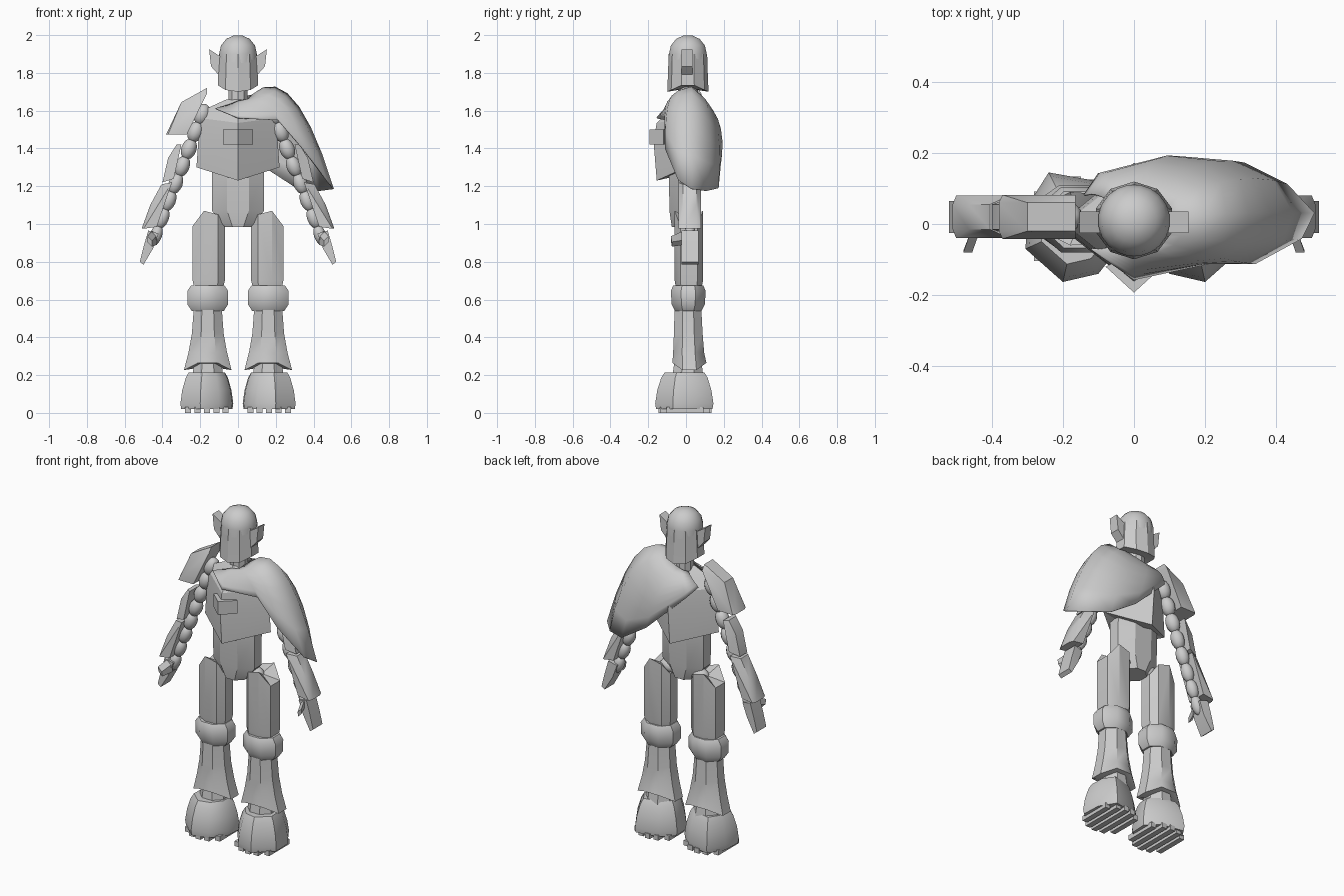
import bpy, bmesh, math
from mathutils import Matrix, Vector

default = bpy.data.objects.get("Cube")
if default:
    bpy.data.objects.remove(default, do_unlink=True)

GREY = (0.6, 0.6, 0.6, 1.0)
grey = bpy.data.materials.new("plain grey")
grey.use_nodes = True
grey.diffuse_color = GREY
for node in grey.node_tree.nodes:
    if node.type == "BSDF_PRINCIPLED":
        node.inputs["Base Color"].default_value = GREY


def finish(name, bm, angle=30):
    bmesh.ops.recalc_face_normals(bm, faces=bm.faces)
    mesh = bpy.data.meshes.new(name)
    bm.to_mesh(mesh)
    bm.free()
    mesh.materials.append(grey)
    mesh.shade_smooth()
    mesh.set_sharp_from_angle(angle=math.radians(angle))
    obj = bpy.data.objects.new(name, mesh)
    bpy.context.collection.objects.link(obj)
    return obj


def hull(name, points, angle=30):
    bm = bmesh.new()
    verts = [bm.verts.new(p) for p in points]
    result = bmesh.ops.convex_hull(bm, input=verts)
    inside = [g for g in result["geom_interior"] if isinstance(g, bmesh.types.BMVert)]
    bmesh.ops.delete(bm, geom=inside, context="VERTS")
    bmesh.ops.dissolve_limit(bm, angle_limit=0.02, verts=bm.verts, edges=bm.edges)
    return finish(name, bm, angle)


def loft(name, rings, angle=30):
    # Skin stacked rings and close both ends with a fan
    bm = bmesh.new()
    rows = [[bm.verts.new(p) for p in ring] for ring in rings]
    n = len(rows[0])
    for a, b in zip(rows, rows[1:]):
        for i in range(n):
            j = (i + 1) % n
            bm.faces.new((a[i], a[j], b[j], b[i]))
    for row in (rows[0], rows[-1]):
        centre = bm.verts.new(sum((v.co for v in row), Vector()) / n)
        for i in range(n):
            bm.faces.new((row[i], row[(i + 1) % n], centre))
    return finish(name, bm, angle)


def ring(cx, cy, z, rx, ry, n=8, lift=0.0):
    # Regular ring whose front and back can be raised or lowered by lift
    grow = 1 / math.cos(math.pi / n)
    points = []
    for i in range(n):
        a = 2 * math.pi * (i + 0.5) / n
        points.append((cx + rx * grow * math.cos(a), cy + ry * grow * math.sin(a),
                       z + lift * abs(math.sin(a))))
    return points


def ball(name, centre, axis, radius, length):
    bm = bmesh.new()
    turn = Vector(axis).to_track_quat("Z", "Y").to_matrix().to_4x4()
    size = Matrix.Diagonal((radius, radius, length, 1))
    bmesh.ops.create_uvsphere(bm, u_segments=12, v_segments=8, radius=1,
                              matrix=Matrix.Translation(centre) @ turn @ size)
    return finish(name, bm, 50)


def plate(name, s, outer, inner, wide=0.06, narrow=0.035, cy=0.02):
    # Arched armour plate from a narrow outer line and a wide inner line
    points = []
    for line, half in ((outer, narrow), (inner, wide)):
        for x, z in line:
            points += [(s * x, cy - half, z), (s * x, cy + half, z)]
    return hull(name, points)


# Head
dome = [(1.74, 0.095), (1.9, 0.1), (1.945, 0.09), (1.98, 0.062), (1.997, 0.025)]
loft("head", [ring(0, 0.01, z, r, r, 20) for z, r in dome], 40)
loft("helmet_rim", [ring(0, 0.01, 1.75, 0.107, 0.104, 10, -0.05),
                    ring(0, 0.01, 1.8, 0.104, 0.1, 10),
                    ring(0, 0.01, 1.9, 0.098, 0.097, 10)])
loft("neck", [ring(0, 0.01, z, 0.05, 0.05, 10) for z in (1.6, 1.76)])

# Torso
body = [(0.22, 0.155, 1.23, 1.3), (0.21, 0.172, 1.44, 1.44), (0.195, 0.155, 1.535, 1.56),
        (0.17, 0.09, 1.6, 1.61), (0.06, 0.05, 1.66, 1.66)]
loft("chest", [[(w, 0, zs), (0, d, zc), (-w, 0, zs), (0, -d, zc)] for w, d, zc, zs in body], 20)
hull("chest_badge", [(x, y, z) for z in (1.42, 1.5)
                     for x, y in ((-0.08, -0.12), (0, -0.193), (0.08, -0.12), (0, -0.08))])
loft("abdomen", [ring(0, -0.005, z, rx, ry) for z, rx, ry in
                 ((0.985, 0.07, 0.07), (1.07, 0.138, 0.083), (1.29, 0.138, 0.085))])

# Shoulder cape: neck, middle and hem point of each fold, front to back
folds = [
    ((-0.05, -0.06, 1.63), (-0.09, -0.07, 1.62), (-0.12, -0.07, 1.61)),
    ((0, -0.06, 1.65), (0, -0.11, 1.61), (0, -0.155, 1.56)),
    ((0.05, -0.06, 1.66), (0.14, -0.1, 1.64), (0.21, -0.11, 1.55)),
    ((0.06, -0.04, 1.67), (0.23, -0.09, 1.64), (0.34, -0.11, 1.4)),
    ((0.07, -0.02, 1.68), (0.28, -0.05, 1.64), (0.47, -0.04, 1.23)),
    ((0.07, 0.02, 1.68), (0.29, 0.03, 1.66), (0.505, 0.03, 1.185)),
    ((0.06, 0.05, 1.68), (0.27, 0.12, 1.58), (0.43, 0.11, 1.175)),
    ((0.03, 0.07, 1.67), (0.18, 0.16, 1.53), (0.31, 0.17, 1.19)),
    ((0, 0.07, 1.66), (0.06, 0.175, 1.53), (0.14, 0.18, 1.3)),
    ((-0.03, 0.07, 1.65), (-0.07, 0.13, 1.6), (-0.1, 0.14, 1.53)),
    ((-0.05, 0.05, 1.64), (-0.1, 0.08, 1.62), (-0.14, 0.08, 1.58)),
]
bm = bmesh.new()
STEPS = 7
grid = []
for fold in folds:
    top, mid, hem = (Vector(p) for p in fold)
    column = []
    for k in range(STEPS + 1):
        t = k / STEPS
        column.append(bm.verts.new(top * (1 - t) * (1 - 2 * t) + mid * 4 * t * (1 - t)
                                   + hem * t * (2 * t - 1)))
    grid.append(column)
for a, b in zip(grid, grid[1:]):
    for k in range(STEPS):
        bm.faces.new((a[k], a[k + 1], b[k + 1], b[k]))
cape = finish("shoulder_cape", bm, 60)
thick = cape.modifiers.new("thickness", "SOLIDIFY")
thick.thickness = 0.006
thick.offset = 0

# Single shoulder guard
plate("right_shoulder_guard", -1, [(0.165, 1.72), (0.3, 1.645), (0.38, 1.475)],
      [(0.165, 1.69), (0.27, 1.475), (0.37, 1.475)], 0.062, 0.04)

# Plan outlines of the thigh (with top height) and the foot
thigh = [(0.18, -0.06, 1.07), (0.105, -0.055, 1.05), (0.07, -0.02, 0.99), (0.07, 0.05, 0.99),
         (0.105, 0.085, 1.05), (0.18, 0.09, 1.07), (0.24, 0.06, 0.99), (0.24, -0.03, 0.99)]
foot = [(0.2, -0.163), (0.1, -0.14), (0.03, -0.05), (0.025, 0.05),
        (0.1, 0.12), (0.24, 0.145), (0.3, 0.05), (0.305, -0.07)]
FX, FY = 0.165, -0.006

for side, s in (("right", -1), ("left", 1)):
    # Ear fin
    hull(side + "_ear_fin", [(s * x, y, z) for y in (-0.025, 0.035) for x, z in
                             ((0.153, 1.925), (0.09, 1.885), (0.09, 1.775), (0.143, 1.835))])

    # Jointed arm
    shoulder, wrist = Vector((s * 0.19, 0.02, 1.58)), Vector((s * 0.435, 0.02, 0.94))
    axis = wrist - shoulder
    beads = 8
    for i in range(beads):
        centre = shoulder.lerp(wrist, i / (beads - 1))
        ball(f"{side}_arm_segment_{i + 1}", centre, axis, 0.043 - 0.0015 * i, 0.058)
    plate(side + "_upper_arm_plate", s, [(0.325, 1.42), (0.37, 1.35), (0.4, 1.22)],
          [(0.3, 1.42), (0.34, 1.24)], 0.055)
    plate(side + "_forearm_plate", s, [(0.405, 1.21), (0.465, 1.1), (0.51, 0.975)],
          [(0.35, 1.22), (0.43, 0.985), (0.5, 0.975)])

    # Hand and thumb
    plate(side + "_hand", s, [(0.475, 0.965), (0.5, 0.88), (0.52, 0.8), (0.5, 0.785)],
          [(0.42, 0.95), (0.45, 0.87)], 0.04, 0.045)
    hull(side + "_thumb", [(s * (x + d), y, z + d) for d in (0, 0.025) for x, y, z in
                           ((0.43, -0.01, 0.94), (0.43, -0.01, 0.89),
                            (0.455, -0.08, 0.91), (0.455, -0.075, 0.88))])

    # Leg
    ball(side + "_hip_joint", (s * 0.1, 0.015, 1.02), (1, 0, 0), 0.04, 0.06)
    cx = s * 0.16
    loft(side + "_thigh", [
        [(cx + (s * x - cx) * 0.85, 0.015 + (y - 0.015) * 0.85, 0.64) for x, y, z in thigh],
        [(s * x, y, 0.7) for x, y, z in thigh],
        [(s * x, y, z) for x, y, z in thigh]])
    loft(side + "_knee_pad", [ring(cx, 0.012, z, rx, ry) for z, rx, ry in
                              ((0.54, 0.085, 0.07), (0.575, 0.108, 0.088),
                               (0.645, 0.108, 0.092), (0.675, 0.088, 0.08))], 40)
    loft(side + "_shin", [ring(cx, 0.018, 0.2, 0.126, 0.09, 8, 0.07),
                          ring(cx, 0.014, 0.32, 0.102, 0.082),
                          ring(cx, 0.012, 0.42, 0.084, 0.076),
                          ring(cx, 0.01, 0.57, 0.073, 0.07)], 40)
    loft(side + "_ankle", [ring(cx, 0.01, z, r, r) for z, r in ((0.17, 0.085), (0.32, 0.065))])

    # Boot with lengthwise treads
    loft(side + "_boot", [[(s * (FX + (x - FX) * k), FY + (y - FY) * k, z) for x, y in foot]
                          for z, k in ((0.02, 0.97), (0.05, 1), (0.12, 0.93),
                                       (0.185, 0.8), (0.215, 0.68))], 40)
    for i in range(-2, 3):
        x = FX + i * 0.05
        half = 0.14 * math.sqrt(1 - (i * 0.05 / 0.14) ** 2)
        hull(f"{side}_tread_{i + 3}", [(s * (x + dx), FY + dy, z) for dx in (-0.016, 0.016)
                                       for dy in (-half, half) for z in (0, 0.03)])
